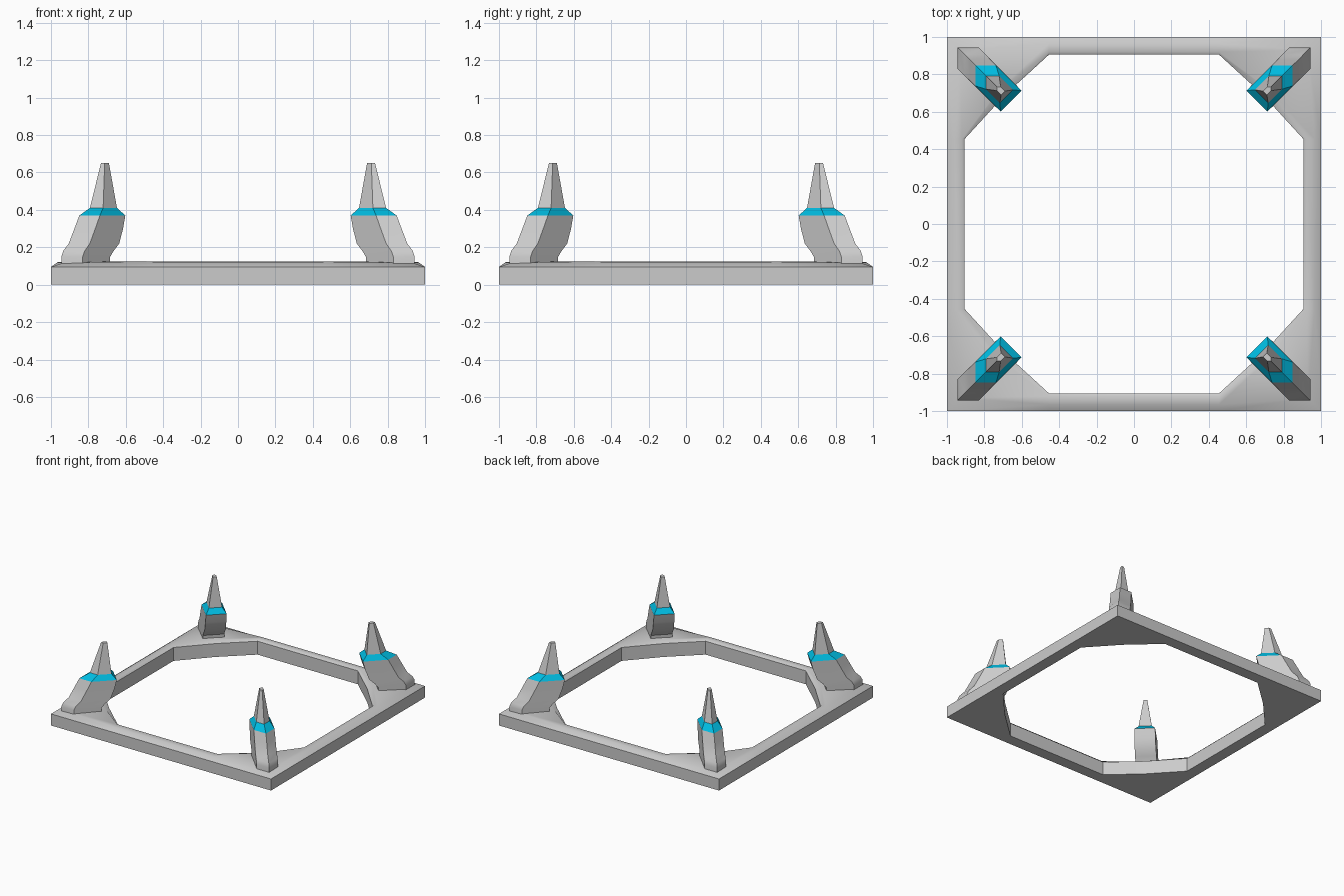
import bpy, bmesh, math

if "Cube" in bpy.data.objects:
    bpy.data.objects.remove(bpy.data.objects["Cube"])

cyan = bpy.data.materials.new("cyan")
cyan.diffuse_color = (0.0, 0.5, 0.75, 1)
cyan.use_nodes = True
cyan.node_tree.nodes["Principled BSDF"].inputs["Base Color"].default_value = cyan.diffuse_color


def loft(name, loops, closed_ring=False, smooth=True, mat=None):
    """Skin a stack of loops; cap the ends or join last loop to first."""
    bm = bmesh.new()
    rows = [[bm.verts.new(p) for p in loop] for loop in loops]
    pairs = list(zip(rows, rows[1:]))
    if closed_ring:
        pairs.append((rows[-1], rows[0]))
    for a, b in pairs:
        n = len(a)
        for i in range(n):
            j = (i + 1) % n
            bm.faces.new((a[i], a[j], b[j], b[i]))
    if not closed_ring:
        bm.faces.new(rows[0])
        bm.faces.new(rows[-1])
    bmesh.ops.recalc_face_normals(bm, faces=bm.faces)
    me = bpy.data.meshes.new(name)
    bm.to_mesh(me)
    bm.free()
    ob = bpy.data.objects.new(name, me)
    bpy.context.collection.objects.link(ob)
    if mat:
        me.materials.append(mat)
    if smooth:
        bpy.ops.object.select_all(action='DESELECT')
        bpy.context.view_layer.objects.active = ob
        ob.select_set(True)
        bpy.ops.object.shade_smooth_by_angle(angle=math.radians(35))
    return ob


def frame_loop(edge, corner, z_bar, z_corner):
    """Square loop with three points per corner (bar, corner, bar)."""
    quarter = [(edge, 0.455, z_bar), (corner, corner, z_corner), (0.455, edge, z_bar)]
    pts = []
    for k in range(4):
        c, s = round(math.cos(k * math.pi / 2)), round(math.sin(k * math.pi / 2))
        pts += [(x * c - y * s, x * s + y * c, z) for x, y, z in quarter]
    return pts


# square frame with corner gussets
loft("base_frame", [
    frame_loop(1.0, 1.0, 0.0, 0.0),
    frame_loop(1.0, 1.0, 0.095, 0.095),
    frame_loop(0.965, 0.93, 0.12, 0.118),
    frame_loop(0.92, 0.72, 0.125, 0.125),
    frame_loop(0.905, 0.69, 0.11, 0.11),
    frame_loop(0.905, 0.69, 0.0, 0.0),
], closed_ring=True)


def section(z, tip, inner, v):
    """Five-sided outline along the corner diagonal, pointed outwards."""
    return [(tip, 0, z), (tip - v, v, z), (inner, v, z), (inner, -v, z), (tip - v, -v, z)]


post = [section(0.08, 1.336, 1.05, 0.081), section(0.15, 1.336, 1.047, 0.081),
        section(0.18, 1.322, 1.022, 0.081), section(0.22, 1.28, 0.978, 0.08),
        section(0.3, 1.237, 0.948, 0.079), section(0.37, 1.2, 0.93, 0.078)]
band = [post[-1], section(0.41, 1.12, 0.965, 0.05)]
spike = [band[-1], section(0.65, 1.036, 0.99, 0.014)]

# corner posts, coloured bands and spikes
for i in range(4):
    for name, loops, mat in (("post", post, None), ("band", band, cyan), ("spike", spike, None)):
        ob = loft(f"corner_{name}_{i + 1}", loops, smooth=name != "band", mat=mat)
        ob.rotation_euler.z = math.pi / 4 + i * math.pi / 2
